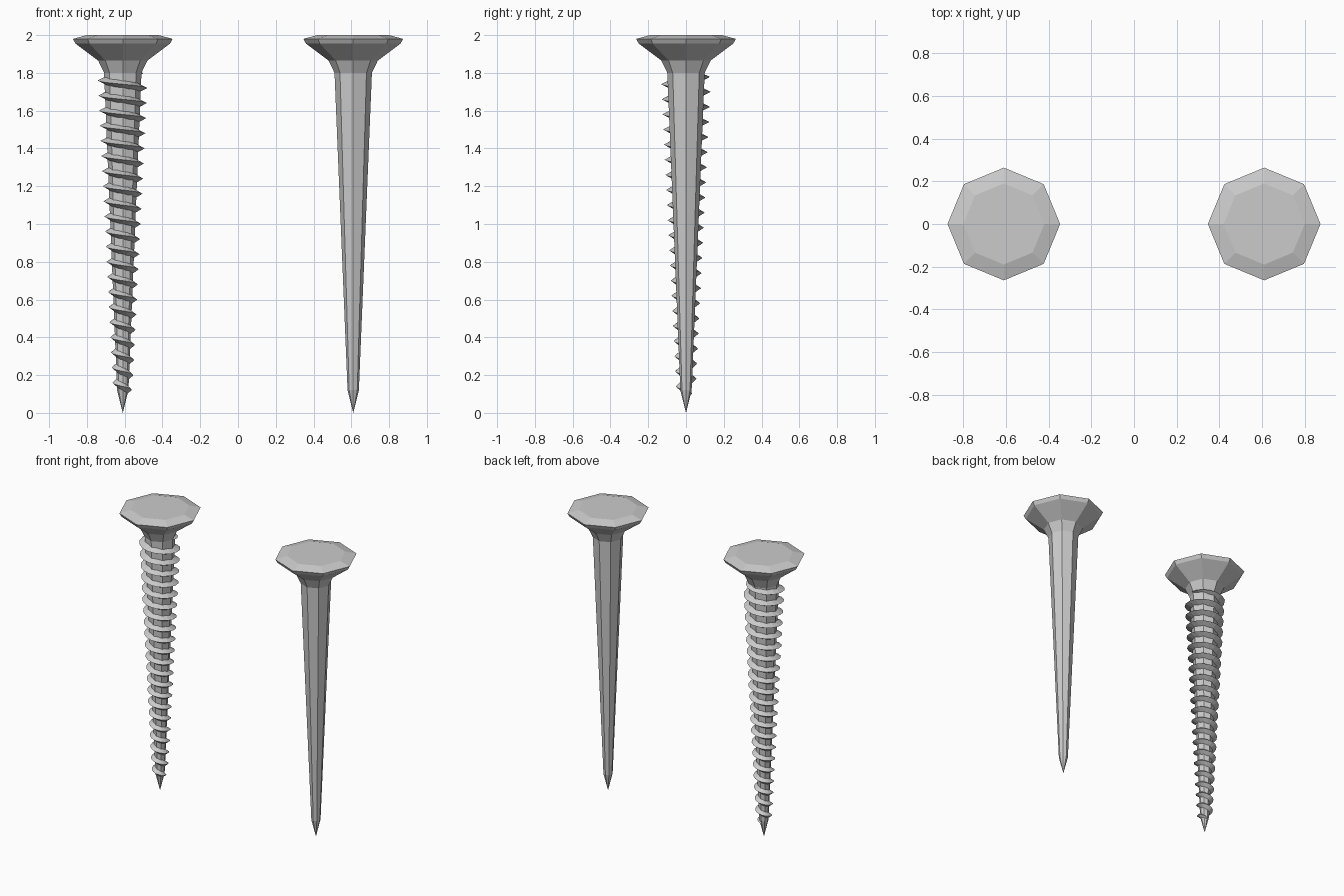
import bpy, bmesh, math

if "Cube" in bpy.data.objects:
    bpy.data.objects.remove(bpy.data.objects["Cube"])

X = 0.61
# (radius, height) of the shared eight-sided body
PROFILE = [(0.03, 0.12), (0.099, 1.80), (0.13, 1.865),
           (0.25, 1.955), (0.264, 1.98), (0.19, 2.0)]


def shaft_radius(z):
    if z < 0.12:
        return 0.03 * z / 0.12
    return 0.03 + (0.099 - 0.03) * (z - 0.12) / 1.68


def finish(bm, name, x):
    bmesh.ops.recalc_face_normals(bm, faces=bm.faces)
    mesh = bpy.data.meshes.new(name)
    bm.to_mesh(mesh)
    bm.free()
    obj = bpy.data.objects.new(name, mesh)
    obj.location.x = x
    bpy.context.collection.objects.link(obj)
    return obj


def bridge(bm, a, b, closed=True):
    n = len(a)
    for i in range(n if closed else n - 1):
        j = (i + 1) % n
        bm.faces.new((a[i], a[j], b[j], b[i]))


# Tapered shank, point and countersunk head
def body(name, x, sides=8):
    bm = bmesh.new()
    rings = []
    for r, z in PROFILE:
        rings.append([bm.verts.new((r * math.cos(math.tau * i / sides),
                                    r * math.sin(math.tau * i / sides), z))
                      for i in range(sides)])
    for a, b in zip(rings, rings[1:]):
        bridge(bm, a, b)
    tip = bm.verts.new((0, 0, 0))
    for i in range(sides):
        bm.faces.new((tip, rings[0][(i + 1) % sides], rings[0][i]))
    bm.faces.new(rings[-1])
    return finish(bm, name, x)


# Helical thread: triangular section winding down the shank
def thread(name, x, top=1.80, bottom=0.10, pitch=0.08, steps=16):
    bm = bmesh.new()
    count = int((top - bottom) / pitch * steps)
    sections = []
    for k in range(count + 1):
        ang = math.tau * k / steps
        z = top - pitch * k / steps
        r = shaft_radius(z)
        fade = min(1, (k + 2) / 8, (count - k + 2) / 8)
        height = (0.021 + 0.016 * z / 1.8) * fade
        half = 0.022 * fade
        c, s = math.cos(ang), math.sin(ang)
        sections.append([bm.verts.new((q * c, q * s, z + dz)) for q, dz in
                         ((r * 0.88, half), (r + height, 0), (r * 0.88, -half))])
    for a, b in zip(sections, sections[1:]):
        bridge(bm, a, b)
    bm.faces.new(sections[0])
    bm.faces.new(sections[-1])
    return finish(bm, name, x)


body("nail", X)
body("screw_body", -X)
thread("screw_thread", -X)
